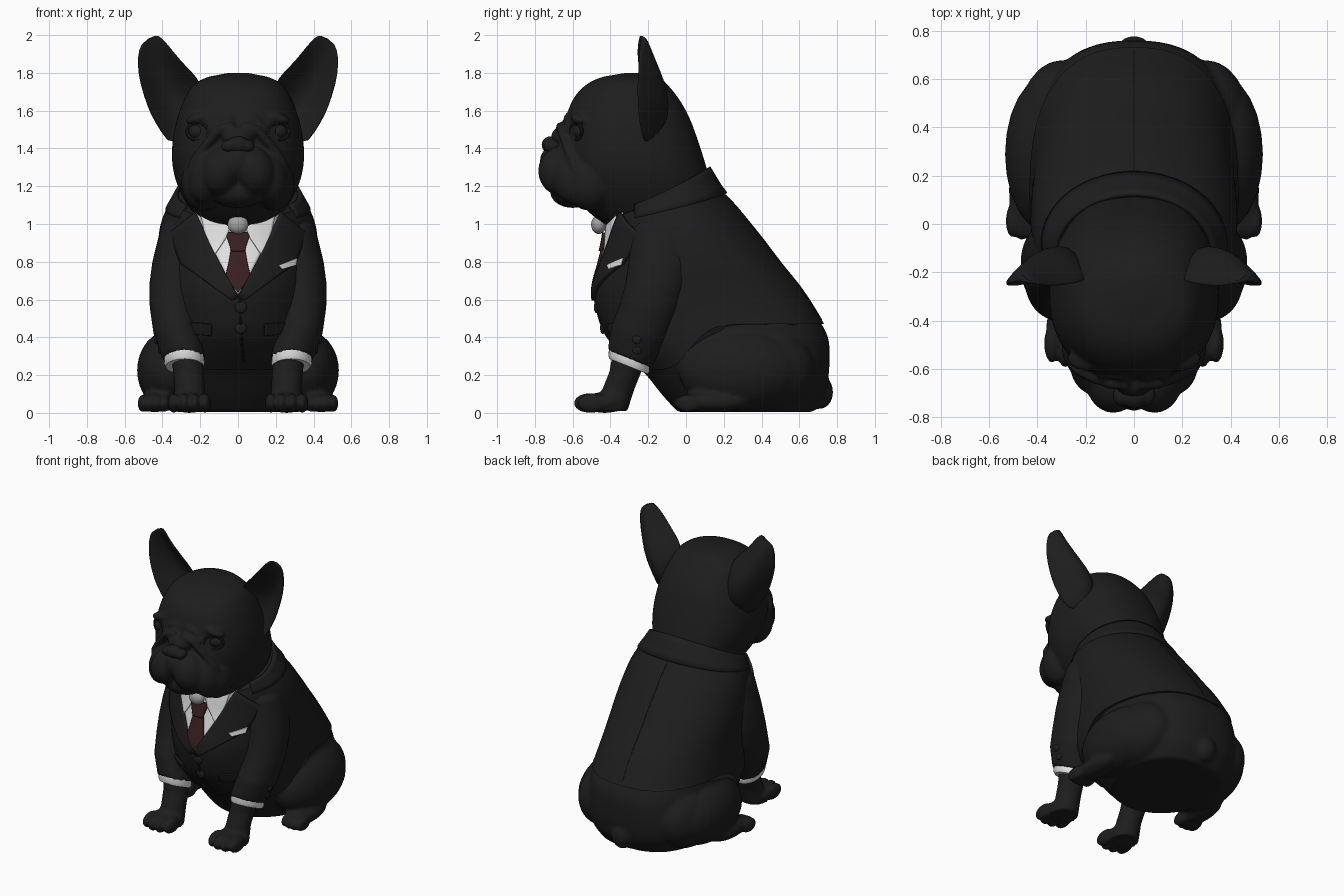
import bpy, bmesh, math
from mathutils import Vector, Matrix, Euler

if "Cube" in bpy.data.objects:
    bpy.data.objects.remove(bpy.data.objects["Cube"])


def material(name, r, g, b):
    m = bpy.data.materials.new(name)
    m.diffuse_color = (r, g, b, 1)
    m.use_nodes = True
    m.node_tree.nodes["Principled BSDF"].inputs["Base Color"].default_value = m.diffuse_color
    return m


FUR = material("black fur", .0125, .0125, .0125)
SUIT = material("charcoal suit", .0125, .0125, .013)
SHIRT = material("white shirt", .78, .78, .78)
GREY = material("grey collar stud", .36, .36, .36)
TIE = material("dark red tie", .042, .014, .014)


# ---------- helpers ----------
def finish(name, bm, mat, voxel=0, solid=0, smooth=4):
    bmesh.ops.recalc_face_normals(bm, faces=bm.faces)
    me = bpy.data.meshes.new(name)
    bm.to_mesh(me)
    bm.free()
    me.materials.append(mat)
    ob = bpy.data.objects.new(name, me)
    bpy.context.collection.objects.link(ob)
    if voxel:
        r = ob.modifiers.new("fuse", 'REMESH')
        r.mode, r.voxel_size, r.use_smooth_shade = 'VOXEL', voxel, True
        s = ob.modifiers.new("soften", 'SMOOTH')
        s.factor, s.iterations = .5, smooth
    if solid:
        s = ob.modifiers.new("thickness", 'SOLIDIFY')
        s.thickness, s.offset = solid, 0
    return ob


def blob(bm, loc, rad, rot=(0, 0, 0)):
    m = Matrix.LocRotScale(Vector(loc), Euler(rot), Vector(rad))
    bmesh.ops.create_uvsphere(bm, u_segments=24, v_segments=16, radius=1, matrix=m)


def loft(bm, rows, closed=True, cap=True):
    vs = [[bm.verts.new(p) for p in row] for row in rows]
    n = len(vs[0])
    for a, b in zip(vs, vs[1:]):
        for i in range(n if closed else n - 1):
            j = (i + 1) % n
            bm.faces.new((a[i], a[j], b[j], b[i]))
    if closed and cap:
        bm.faces.new(vs[0])
        bm.faces.new(vs[-1])


def ring(x, y, z, rx, ry, tilt=0, n=32):
    out = []
    for i in range(n):
        a = math.tau * i / n
        dy = ry * math.sin(a)
        out.append(Vector((x + rx * math.cos(a), y + dy, z + tilt * dy)))
    return out


def tube(bm, pts, r):
    pts = [Vector(p) for p in pts]
    rows = []
    for i, p in enumerate(pts):
        d = (pts[min(i + 1, len(pts) - 1)] - pts[max(i - 1, 0)]).normalized()
        u = d.orthogonal().normalized() if i == 0 else (u - d * u.dot(d)).normalized()
        v = d.cross(u)
        rows.append([p + r * (u * math.cos(k * math.pi / 4) + v * math.sin(k * math.pi / 4))
                     for k in range(8)])
    loft(bm, rows)


def prof(T, z):
    """Smoothly interpolated front y, back y and half width at height z."""
    z = max(T[0][0], min(T[-1][0], z))
    i = max(k for k in range(len(T) - 1) if T[k][0] <= z)
    a, b = T[i], T[i + 1]
    p, q = T[max(i - 1, 0)], T[min(i + 2, len(T) - 1)]
    h = b[0] - a[0]
    t = (z - a[0]) / h
    out = []
    for c in (1, 2, 3):
        m0 = (b[c] - p[c]) / (b[0] - p[0]) * h
        m1 = (q[c] - a[c]) / (q[0] - a[0]) * h
        out.append((2*t**3 - 3*t*t + 1) * a[c] + (t**3 - 2*t*t + t) * m0
                   + (3*t*t - 2*t**3) * b[c] + (t**3 - t*t) * m1)
    return out


def hull(T, a, z, off=0, p=2.0):
    f, b, w = prof(T, z)
    if T is BODY and math.sin(a) > 0:      # fuller, squarer rump
        p = 2 + .5 * max(0, min(1, (.95 - z) / .5))
    sp = lambda v: math.copysign(abs(v) ** (2 / p), v)
    return Vector((sp(math.cos(a)) * (w + off),
                   (f + b) / 2 + sp(math.sin(a)) * ((b - f) / 2 + off), z))


def front(x, z, off):
    f, b, w = prof(BODY, z)
    k = min(1, abs(x) / (w + off))
    return Vector((x, (f + b) / 2 - ((b - f) / 2 + off) * math.sqrt(1 - k * k), z))


def sample(line, t):
    t *= len(line) - 1
    i = min(int(t), len(line) - 2)
    return Vector(line[i]).lerp(Vector(line[i + 1]), t - i)


def patch(name, left, right, off, mat, solid=.012):
    """Cloth piece between two (x, z) edges, laid on the chest."""
    bm = bmesh.new()
    rows = []
    for i in range(19):
        a, b = sample(left, i / 18), sample(right, i / 18)
        rows.append([front(*a.lerp(b, j / 10), off) for j in range(11)])
    loft(bm, rows, closed=False)
    bmesh.ops.remove_doubles(bm, verts=bm.verts, dist=.0005)
    return finish(name, bm, mat, solid=solid)


# rows: z, front y, back y, half width
BODY = [(0, -.04, .67, .33), (.1, -.13, .735, .39), (.2, -.21, .755, .42), (.3, -.31, .76, .43),
        (.4, -.40, .752, .425), (.5, -.445, .70, .415), (.65, -.47, .605, .41), (.8, -.435, .485, .415),
        (.9, -.41, .41, .41), (1.0, -.395, .33, .395), (1.08, -.38, .265, .365), (1.18, -.35, .175, .31),
        (1.3, -.33, .10, .25)]
HEAD = [(.97, -.39, .05, .18), (1.05, -.50, .10, .235), (1.15, -.59, .13, .295), (1.25, -.63, .12, .335),
        (1.36, -.65, .09, .35), (1.48, -.645, .05, .34), (1.58, -.63, .01, .315), (1.68, -.585, -.05, .275),
        (1.75, -.51, -.11, .22), (1.785, -.42, -.15, .14), (1.8, -.32, -.22, .05)]
ANG = [math.tau * i / 72 for i in range(72)]

# ---------- hindquarters with thighs, feet and tail ----------
bm = bmesh.new()
loft(bm, [[hull(BODY, a, .005 + .7 * i / 24) for a in ANG] for i in range(25)])
for s in (-1, 1):
    blob(bm, (s * .352, .29, .225), (.183, .33, .215))
    blob(bm, (s * .30, .42, .23), (.18, .26, .22))     # buttock
    blob(bm, (s * .44, .14, .06), (.08, .2, .057))
    for k in range(4):
        blob(bm, (s * (.385 + .04 * k), -.005 + .012 * abs(k - 1.5), .05), (.027, .07, .048))
blob(bm, (0, .71, .11), (.075, .07, .09))
finish("hindquarters", bm, FUR, voxel=.013, smooth=6)

# ---------- forelegs and paws ----------
for s in (-1, 1):
    bm = bmesh.new()
    loft(bm, [ring(s * .275, -.29, .34, .088, .095), ring(s * .262, -.32, .22, .082, .085),
              ring(s * .255, -.36, .12, .08, .085), ring(s * .255, -.41, .01, .095, .1)])
    blob(bm, (s * .257, -.43, .055), (.108, .12, .055))
    for k in range(4):
        blob(bm, (s * (.175 + .055 * k), -.525 + .02 * abs(k - 1.5), .052), (.032, .08, .052))
    finish("foreleg", bm, FUR, voxel=.01)

# ---------- head ----------
bm = bmesh.new()
loft(bm, [[hull(HEAD, a, .97 + .83 * i / 40, p=2.3) for a in ANG] for i in range(41)])
blob(bm, (0, -.60, 1.17), (.15, .12, .085))          # chin
blob(bm, (0, -.69, 1.33), (.07, .085, .09))          # upper lip
blob(bm, (0, -.655, 1.46), (.085, .06, .055))        # nose bridge
for s in (-1, 1):
    blob(bm, (s * .085, -.655, 1.28), (.11, .128, .135), (0, s * -.35, 0))    # jowl
    blob(bm, (s * .155, -.585, 1.25), (.105, .125, .15), (0, s * -.3, 0))     # outer lip
    blob(bm, (s * .19, -.51, 1.22), (.11, .13, .15))                          # cheek fold
    blob(bm, (s * .19, -.56, 1.565), (.09, .05, .03), (0, s * .25, 0))        # brow
    tube(bm, [(s * .02, -.665, 1.52), (s * .1, -.66, 1.5), (s * .17, -.635, 1.42),
              (s * .235, -.60, 1.33), (s * .27, -.55, 1.22)], .025)           # face wrinkle
    tube(bm, [(s * .03, -.635, 1.57), (s * .1, -.63, 1.55), (s * .15, -.62, 1.49)], .016)
finish("head", bm, FUR, voxel=.0105, smooth=6)

# nose with two nostril rims
bm = bmesh.new()
blob(bm, (0, -.715, 1.42), (.06, .05, .045))
for s in (-1, 1):
    blob(bm, (s * .05, -.71, 1.412), (.038, .045, .034))
finish("nose", bm, FUR, voxel=.008, smooth=2)

# eyes with lids
for s in (-1, 1):
    bm = bmesh.new()
    blob(bm, (s * .212, -.55, 1.49), (.05, .048, .043))
    finish("eye", bm, FUR)
    bm = bmesh.new()
    lid = [(s * .214 + .056 * math.cos(a), -.582 + s * .03 * math.cos(a), 1.49 + .045 * math.sin(a))
           for a in ANG[::3] + [0, .2]]
    tube(bm, lid, .009)
    finish("eyelid", bm, FUR)

# ---------- ears: inner x, z, outer x, z, rim y, cup depth ----------
EAR = [(.17, 1.68, .34, 1.38, -.20, .10), (.21, 1.775, .41, 1.49, -.235, .15),
       (.28, 1.84, .465, 1.58, -.245, .145), (.335, 1.905, .50, 1.68, -.25, .12),
       (.375, 1.955, .53, 1.79, -.245, .08), (.41, 1.99, .532, 1.89, -.235, .045),
       (.435, 2.005, .515, 1.96, -.23, .02)]
for s in (-1, 1):
    bm = bmesh.new()
    rows = []
    for xi, zi, xo, zo, yr, d in EAR:
        arc = [(j / 10, math.sin(math.pi * j / 10)) for j in range(11)]
        back = [(s * (xi + (xo - xi) * u), yr + d * h, zi + (zo - zi) * u) for u, h in arc]
        face = [(s * (xi + (xo - xi) * u), yr - .015 + (d - .02) * h, zi + (zo - zi) * u)
                for u, h in reversed(arc)]
        rows.append(back + face)
    loft(bm, rows)
    ob = finish("ear", bm, FUR)
    sub = ob.modifiers.new("round", 'SUBSURF')
    sub.levels = sub.render_levels = 1


# ---------- jacket ----------
def hem(a):
    t = max(0, min(1, (math.sin(a) + .75) / .9))
    return .23 + .24 * t * t * (3 - 2 * t)


def neckline(a):
    return 1.03 + .24 * (1 + math.sin(a)) / 2


bm = bmesh.new()
loft(bm, [[hull(BODY, a, hem(a) + (neckline(a) - hem(a)) * i / 32, .014) for a in ANG] for i in range(33)])
finish("jacket", bm, SUIT)

bm = bmesh.new()
arc = [math.radians(-40 + 260 * i / 60) for i in range(61)]
loft(bm, [[hull(BODY, a, neckline(a) + .03 - (4 - i) * (.025 + .01 * math.sin(a)),
                .010 + .01 * math.sin(a)) for a in arc] for i in range(5)], closed=False)
finish("jacket_collar", bm, SUIT, solid=.02)

bm = bmesh.new()
tube(bm, [front(.01 + .02 * (i / 10) ** 2, .62 - .035 * i, .012) for i in range(11)], .008)
finish("front_seam", bm, SUIT)
bm = bmesh.new()
tube(bm, [hull(BODY, math.pi / 2, .49 + .06 * i, .011) for i in range(12)], .005)
finish("back_seam", bm, SUIT)

# sleeves, shirt cuffs and sleeve buttons
for s in (-1, 1):
    bm = bmesh.new()
    loft(bm, [ring(s * .27, -.11, 1.06, .08, .11), ring(s * .295, -.125, .98, .115, .155),
              ring(s * .325, -.135, .8, .129, .17), ring(s * .338, -.155, .68, .132, .168),
              ring(s * .338, -.19, .56, .13, .16, -.1), ring(s * .324, -.25, .42, .124, .147, -.25),
              ring(s * .285, -.30, .285, .113, .115, -.4)])
    finish("sleeve", bm, SUIT, voxel=.013)
    bm = bmesh.new()
    loft(bm, [ring(s * .286, -.30, .30, .105, .107, -.4), ring(s * .284, -.302, .262, .107, .109, -.4),
              ring(s * .282, -.304, .246, .10, .102, -.4)])
    finish("shirt_cuff", bm, SHIRT)
    for k in range(2):
        bm = bmesh.new()
        blob(bm, (s * (.412 + .022 * k), -.26, .335 + .055 * k), (.012, .025, .025))
        finish("sleeve_button", bm, SUIT)

# shirt front, collar points, lapels and pocket flaps
V = [(.23, 1.06), (.125, .84), (0, .625)]
patch("shirt_front", [(-x, z) for x, z in V], V, .016, SHIRT, .008)
for s in (-1, 1):
    m = lambda pts: [(s * x, z) for x, z in pts]
    patch("shirt_collar", m([(.04, .985), (.06, .93), (.125, .835)]),
          m([(.2, 1.06), (.18, .97), (.135, .845)]), .026, SHIRT, .01)
    patch("lapel", m([(.225, 1.06), (.12, .84), (0, .615)]),
          m([(.36, .95), (.30, .79), (.03, .595)]), .024, SUIT, .02)
    patch("pocket_flap", m([(.14, .47), (.14, .41)]), m([(.25, .48), (.25, .42)]), .018, SUIT, .014)

# tie, knot and stud
T = [(.035, .88), (.05, .79), (.067, .72), (0, .635)]
patch("tie_blade", [(-x, z) for x, z in T], T, .027, TIE, .012)
K = [(.05, .955), (.06, .935), (.035, .855)]
patch("tie_knot", [(-x, z) for x, z in K], K, .032, TIE, .022)
bm = bmesh.new()
blob(bm, (0, -.462, .997), (.055, .04, .05))
finish("collar_stud", bm, GREY)

# pocket square and front buttons
patch("pocket_square", [(.215, .782), (.235, .76)], [(.312, .82), (.305, .782)], .038, SHIRT)
for z in (.56, .45):
    bm = bmesh.new()
    blob(bm, front(.015, z, .014), (.032, .014, .032))
    finish("jacket_button", bm, SUIT)

# smooth shading with kept edges
bpy.ops.object.select_all(action='SELECT')
bpy.context.view_layer.objects.active = bpy.context.scene.objects[0]
bpy.ops.object.shade_smooth_by_angle(angle=math.radians(40))
